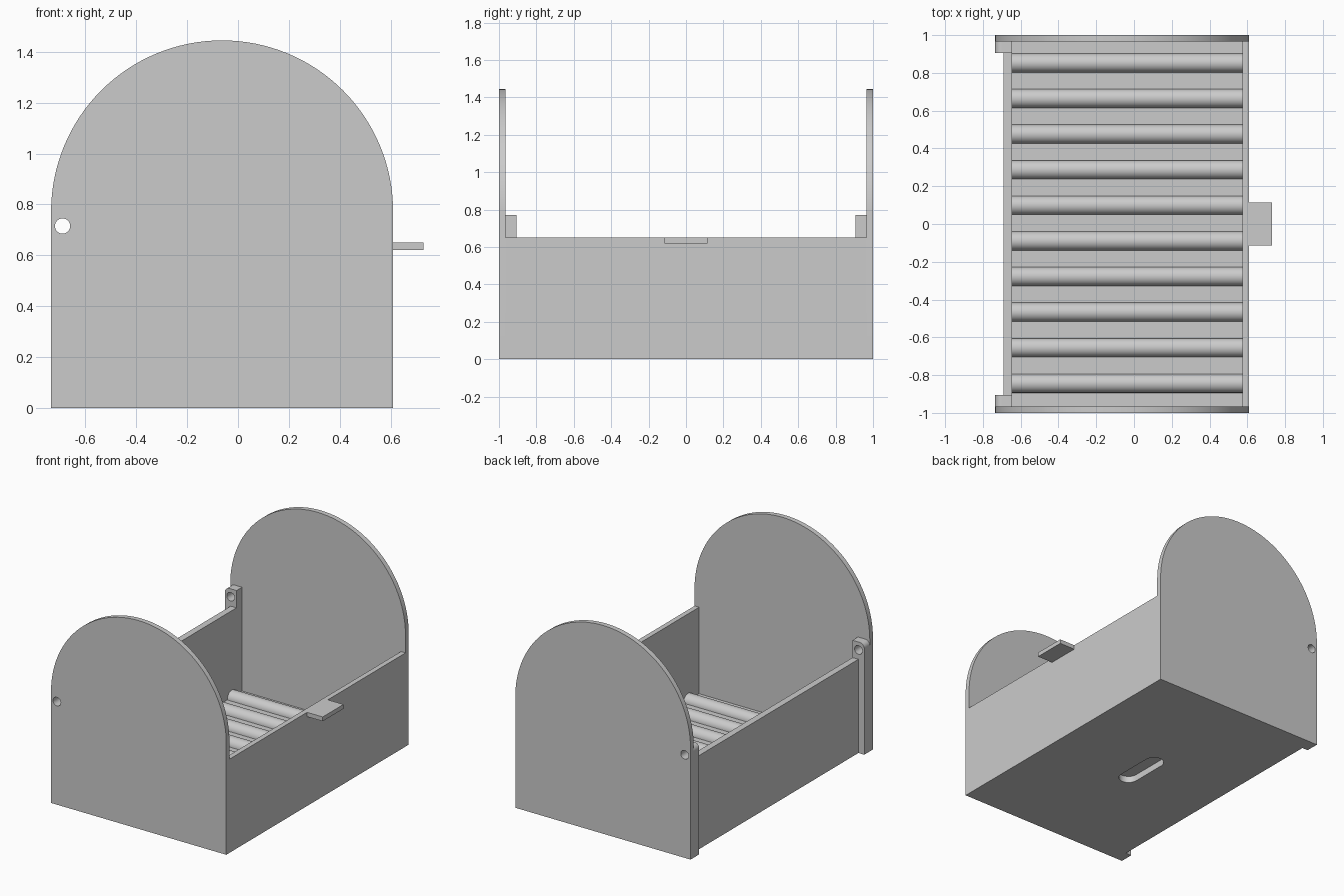
import bpy, bmesh, math
from mathutils import Vector

cube = bpy.data.objects.get("Cube")
if cube:
    bpy.data.objects.remove(cube)

grey = bpy.data.materials.new("plain grey")
grey.use_nodes = True
GREY = (0.6, 0.6, 0.6, 1)
grey.diffuse_color = GREY
grey.node_tree.nodes["Principled BSDF"].inputs["Base Color"].default_value = GREY

# Main dimensions
LEFT, RIGHT = -0.735, 0.61
MID = (LEFT + RIGHT) / 2
RADIUS = (RIGHT - LEFT) / 2
SPRING = 0.7725
PLATE = 0.035
WALL_TOP = 0.65
POST_TOP = 0.77
IN_LEFT, IN_RIGHT = -0.645, 0.575
FLOOR = 0.05


def arc(cx, cy, r, start, end, steps):
    """Points on an arc, angles in degrees."""
    return [(cx + r * math.cos(math.radians(start + (end - start) * i / steps)),
             cy + r * math.sin(math.radians(start + (end - start) * i / steps)))
            for i in range(steps + 1)]


def prism(name, points, direction, smooth=False):
    """Extrude a closed 3D outline along a direction."""
    bm = bmesh.new()
    face = bm.faces.new([bm.verts.new(p) for p in points])
    out = bmesh.ops.extrude_face_region(bm, geom=[face])
    moved = [v for v in out["geom"] if isinstance(v, bmesh.types.BMVert)]
    bmesh.ops.translate(bm, verts=moved, vec=Vector(direction))
    bmesh.ops.recalc_face_normals(bm, faces=bm.faces)
    mesh = bpy.data.meshes.new(name)
    bm.to_mesh(mesh)
    bm.free()
    mesh.materials.append(grey)
    obj = bpy.data.objects.new(name, mesh)
    bpy.context.collection.objects.link(obj)
    if smooth:
        shade(obj)
    return obj


def shade(obj):
    bpy.ops.object.select_all(action="DESELECT")
    obj.select_set(True)
    bpy.context.view_layer.objects.active = obj
    bpy.ops.object.shade_smooth_by_angle(angle=math.radians(30))


def box(name, x, y, z):
    return prism(name, [(x[0], y[0], z[0]), (x[1], y[0], z[0]),
                        (x[1], y[1], z[0]), (x[0], y[1], z[0])], (0, 0, z[1] - z[0]))


def cut(obj, cutter):
    """Subtract the cutter and keep the result as plain mesh."""
    mod = obj.modifiers.new("cut", "BOOLEAN")
    mod.operation = "DIFFERENCE"
    mod.solver = "EXACT"
    mod.object = cutter
    graph = bpy.context.evaluated_depsgraph_get()
    mesh = bpy.data.meshes.new_from_object(obj.evaluated_get(graph))
    obj.modifiers.clear()
    obj.data = mesh
    shade(obj)


# Pivot hole through both ends and posts
pivot = prism("pivot_cutter",
              [(x, -1.2, z) for x, z in arc(-0.69, 0.715, 0.03, 0, 345, 23)], (0, 2.4, 0))

# Arched end panels and corner posts with a rounded outer top corner
arch = [(LEFT, 0), (RIGHT, 0)] + arc(MID, SPRING, RADIUS, 0, 180, 64)
R = 0.035
post = [(LEFT, 0), (IN_LEFT, 0), (IN_LEFT, POST_TOP)] + arc(LEFT + R, POST_TOP - R, R, 90, 180, 8)
for name, side in (("front", -1), ("back", 1)):
    panel = prism(name + "_panel", [(x, side, z) for x, z in arch], (0, -side * PLATE, 0))
    cut(panel, pivot)
    corner = prism(name + "_post", [(x, side * (1 - PLATE), z) for x, z in post],
                   (0, -side * 0.06, 0))
    cut(corner, pivot)

# Side walls and the tab on the left one
INNER = 1 - PLATE
box("left_wall", (IN_RIGHT, RIGHT), (-INNER, INNER), (0, WALL_TOP))
box("right_wall", (-0.69, IN_LEFT), (-0.905, 0.905), (0, WALL_TOP))
box("tab", (RIGHT, 0.73), (-0.114, 0.114), (0.62, WALL_TOP))

# Floor with a blind finger slot underneath
floor = box("floor", (IN_LEFT, IN_RIGHT), (-INNER, INNER), (0, FLOOR))
slot = arc(MID, 0.13, 0.065, 0, 180, 16) + arc(MID, -0.13, 0.065, 180, 360, 16)
slot_cutter = prism("slot_cutter", [(x, y, -0.05) for x, y in slot], (0, 0, 0.096))
cut(floor, slot_cutter)

# Half-round ribs across the floor
for i in range(10):
    y = 0.853 - 0.1885 * i
    prism(f"rib_{i + 1}", [(IN_LEFT, a, z) for a, z in arc(y, FLOOR, 0.05, 0, 180, 20)],
          (IN_RIGHT - IN_LEFT, 0, 0), smooth=True)

for cutter in (pivot, slot_cutter):
    bpy.data.objects.remove(cutter)
